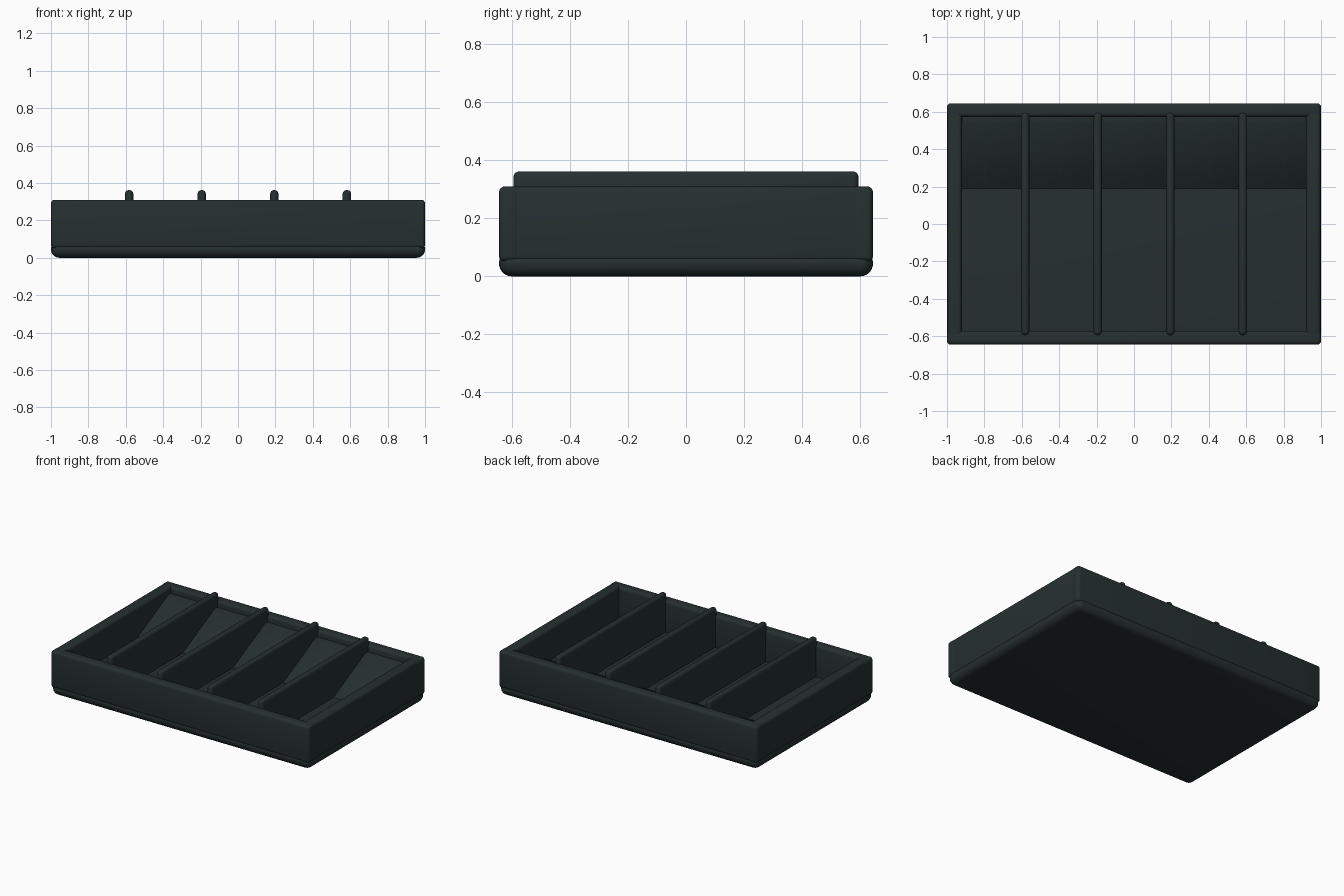
import bpy, bmesh, math

cube = bpy.data.objects.get("Cube")
if cube:
    bpy.data.objects.remove(cube, do_unlink=True)

plastic = bpy.data.materials.new("dark_slate_plastic")
plastic.use_nodes = True
colour = (0.019, 0.029, 0.029, 1)
plastic.diffuse_color = colour
plastic.node_tree.nodes["Principled BSDF"].inputs["Base Color"].default_value = colour


def prism(name, profile, x0, x1, bevel, segments=4):
    """Extrude a (y, z) profile from x0 to x1 and round its edges."""
    bm = bmesh.new()
    face = bm.faces.new([bm.verts.new((x0, y, z)) for y, z in profile])
    out = bmesh.ops.extrude_face_region(bm, geom=[face])
    moved = [v for v in out["geom"] if isinstance(v, bmesh.types.BMVert)]
    bmesh.ops.translate(bm, verts=moved, vec=(x1 - x0, 0, 0))
    bmesh.ops.recalc_face_normals(bm, faces=bm.faces)
    mesh = bpy.data.meshes.new(name)
    bm.to_mesh(mesh)
    bm.free()
    mesh.materials.append(plastic)
    obj = bpy.data.objects.new(name, mesh)
    bpy.context.collection.objects.link(obj)
    mod = obj.modifiers.new("rounding", "BEVEL")
    mod.width = bevel
    mod.segments = segments
    bpy.ops.object.select_all(action="DESELECT")
    obj.select_set(True)
    bpy.context.view_layer.objects.active = obj
    bpy.ops.object.modifier_apply(modifier=mod.name)
    bpy.ops.object.shade_smooth_by_angle(angle=math.radians(35))
    return obj


def box(name, x, y, z, bevel, segments=4):
    profile = [(y[0], z[0]), (y[1], z[0]), (y[1], z[1]), (y[0], z[1])]
    return prism(name, profile, x[0], x[1], bevel, segments)


HALF_Y, INNER_Y, INNER_X = 0.645, 0.572, 0.92
FLOOR, RIM = 0.09, 0.31

# Rounded base slab
box("base", (-1, 1), (-HALF_Y, HALF_Y), (0, FLOOR), 0.044, 6)

# Outer walls
wall_z = (0.05, RIM)
box("front_wall", (-1, 1), (-HALF_Y, -INNER_Y), wall_z, 0.02)
box("back_wall", (-1, 1), (INNER_Y, HALF_Y), wall_z, 0.02)
box("right_wall", (-0.998, -INNER_X), (-0.625, 0.625), wall_z, 0.02)
box("left_wall", (INNER_X, 0.998), (-0.625, 0.625), wall_z, 0.02)

# Dividers between the compartments
dividers = [-0.582, -0.194, 0.194, 0.582]
for i, x in enumerate(dividers):
    box(f"divider_{i + 1}", (x - 0.022, x + 0.022), (-0.595, 0.595), (0.06, 0.362), 0.02)

# Sloped scoop at the back of each compartment
edges = [-0.94] + dividers + [0.94]
slope = [(0.18, FLOOR - 0.005), (0.6, FLOOR - 0.005), (0.6, 0.265), (0.54, 0.265)]
for i, (a, b) in enumerate(zip(edges, edges[1:])):
    prism(f"scoop_{i + 1}", slope, a, b, 0.004, 2)
